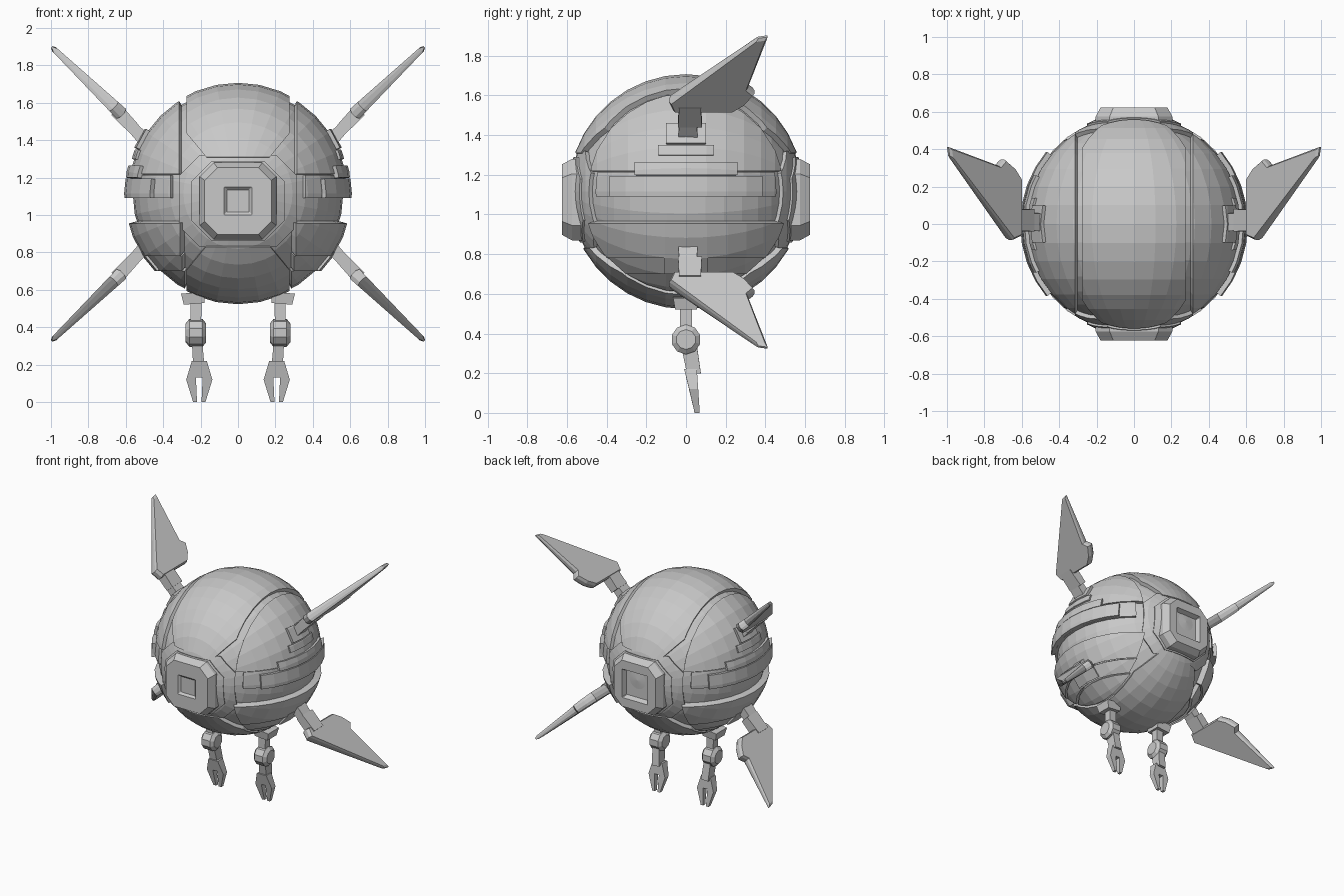
import bpy, bmesh, math
from mathutils import Vector, Matrix

if "Cube" in bpy.data.objects:
    bpy.data.objects.remove(bpy.data.objects["Cube"])

CZ = 1.115                      # height of the ball centre
grey = bpy.data.materials.new("light grey")
grey.diffuse_color = (0.58, 0.58, 0.58, 1)
grey.use_nodes = True
grey.node_tree.nodes["Principled BSDF"].inputs["Base Color"].default_value = grey.diffuse_color


def finish(bm, name, loc=(0, 0, 0)):
    bmesh.ops.recalc_face_normals(bm, faces=bm.faces[:])
    me = bpy.data.meshes.new(name)
    bm.to_mesh(me)
    bm.free()
    me.materials.append(grey)
    ob = bpy.data.objects.new(name, me)
    ob.location = loc
    bpy.context.collection.objects.link(ob)
    return ob


def ball_panel(name, r, planes, depth=0.06):
    """Patch of a ball kept where n.p <= d for each (nx, ny, nz, d), with side walls."""
    bm = bmesh.new()
    bmesh.ops.create_uvsphere(bm, u_segments=32, v_segments=18, radius=r,
                              matrix=Matrix.Rotation(math.pi / 2, 4, 'X'))
    for nx, ny, nz, d in planes:
        n = Vector((nx, ny, nz))
        geom = bm.verts[:] + bm.edges[:] + bm.faces[:]
        bmesh.ops.bisect_plane(bm, geom=geom, plane_co=n * d / n.length_squared,
                               plane_no=n, clear_outer=True)
    rim = [e for e in bm.edges if e.is_boundary]
    if rim:
        out = bmesh.ops.extrude_edge_only(bm, edges=rim)["geom"]
        for v in out:
            if isinstance(v, bmesh.types.BMVert):
                v.co *= (r - depth) / r
    return finish(bm, name, (0, 0, CZ))


def loft(name, rings):
    bm = bmesh.new()
    vs = [[bm.verts.new(p) for p in ring] for ring in rings]
    n = len(rings[0])
    for a, b in zip(vs, vs[1:]):
        for i in range(n):
            bm.faces.new((a[i], a[(i + 1) % n], b[(i + 1) % n], b[i]))
    bm.faces.new(vs[0])
    bm.faces.new(vs[-1])
    return finish(bm, name)


def beam(name, p, q, w0, w1, d0, d1):
    """Tapered box from p to q: w is the width in the xz plane, d the depth in y."""
    p, q = Vector(p), Vector(q)
    t = (q - p).normalized()
    side = Vector((t.z, 0, -t.x)).normalized()
    rings = []
    for c, w, d in ((p, w0, d0), (q, w1, d1)):
        rings.append([c + side * (a * w / 2) + Vector((0, b * d / 2, 0))
                      for a, b in ((-1, -1), (1, -1), (1, 1), (-1, 1))])
    return loft(name, rings)


def octagon(y, h, c, z=1.075):
    k = h - c
    return [(x, y, z + dz) for x, dz in ((h, -k), (h, k), (k, h), (-k, h),
                                         (-h, k), (-h, -k), (-k, -h), (k, -h))]


# ball core and centre strips over the top and underneath
ball_panel("ball_core", 0.563, [])
ball_panel("top_strip", 0.592, [(1, 0, 0, 0.275), (-1, 0, 0, 0.275), (0, 0, -1, -0.195),
                                (0.77, 0, -0.64, 0.006), (-0.77, 0, -0.64, 0.006)])
ball_panel("bottom_strip", 0.592, [(1, 0, 0, 0.275), (-1, 0, 0, 0.275), (0, 0, 1, -0.285),
                                   (0.77, 0, 0.64, -0.05), (-0.77, 0, 0.64, -0.05)])

# octagonal collars and the front and back lens housings
for s, side in ((-1, "front"), (1, "back")):
    for nm, r, hx, hz in (("outer", 0.584, 0.315, 0.245), ("inner", 0.595, 0.25, 0.215)):
        pl = [(0, -s, 0, 0)]
        for a in (1, -1):
            pl += [(a, 0, 0, hx), (0, 0, a, hz - 0.04 * a)]
            pl += [(a, 0, b, hx + hz - 0.11 - 0.04 * b) for b in (1, -1)]
        ball_panel(f"{side}_collar_{nm}", r, pl)
    hole, dip = (0.075, 0.015) if s < 0 else (0.11, 0.035)
    loft(f"{side}_lens_housing", [
        octagon(s * 0.46, 0.205, 0.075), octagon(s * 0.575, 0.205, 0.075),
        octagon(s * 0.624, 0.178, 0.068), octagon(s * 0.624, hole, 0.004),
        octagon(s * (0.624 - dip), hole - 0.015, 0.004)])

# mouldings and armour on the left and right
for s, side in ((1, "right"), (-1, "left")):
    def strip(name, r, x0, z0, z1, y=None):
        pl = [(-s, 0, 0, -x0), (0, 0, -1, CZ - z0), (0, 0, 1, z1 - CZ)]
        if y:
            pl += [(0, 1, 0, y), (0, -1, 0, y)]
        ball_panel(f"{side}_{name}", r, pl)

    strip("upper_shell", 0.587, 0.315, 1.22, 1.8)
    strip("brow_shell", 0.582, 0.36, 1.09, 1.215)
    strip("side_rail", 0.609, 0.38, 1.09, 1.195, 0.385)
    strip("side_rail_step", 0.607, 0.40, 1.20, 1.265, 0.26)
    strip("upper_mount_plate", 0.600, 0.3, 1.30, 1.35, 0.14)
    strip("upper_mount", 0.608, 0.3, 1.36, 1.46, 0.10)
    strip("lower_shell", 0.608, 0.31, 0.78, 0.955)
    strip("lower_shell_mid", 0.597, 0.30, 0.70, 0.78)
    strip("lower_shell_base", 0.585, 0.285, 0.55, 0.70)
    strip("lower_mount", 0.61, 0.3, 0.70, 0.80, 0.11)

# four swept fins on short struts
outline = [(0, -0.065), (0.06, -0.085), (0.525, 0.365), (0.535, 0.412), (0.16, 0.31),
           (0.12, 0.345), (0.05, 0.30), (0.0, 0.24)]
for s, side in ((1, "right"), (-1, "left")):
    for u, lev in ((1, "upper"), (-1, "lower")):
        def P(x, y, z):
            return Vector((s * x, y, 1.113 + u * (z - 1.113)))
        rings = []
        for k, shrink in ((-1, 0.95), (-0.4, 1), (0.4, 1), (1, 0.95)):
            ring = []
            for a, y in outline:
                h = k * (0.036 - 0.04 * a)
                a2, y2 = 0.17 + (a - 0.17) * shrink, 0.14 + (y - 0.14) * shrink
                ring.append(P(0.617 + 0.709 * a2 - 0.7 * h, y2, 1.535 + 0.68 * a2 + 0.715 * h))
            rings.append(ring)
        loft(f"{side}_{lev}_fin", rings)
        beam(f"{side}_{lev}_strut", P(0.47, 0.01, 1.37), P(0.57, 0.01, 1.475), 0.075, 0.06, 0.10, 0.09)
        beam(f"{side}_{lev}_strut_end", P(0.555, 0.02, 1.46), P(0.65, 0.02, 1.56), 0.065, 0.075, 0.12, 0.11)

# two small hanging arms with pincers
claw = [(-0.04, 0.22), (0.04, 0.22), (0.07, 0.12), (0.033, 0.01), (0.012, 0.01),
        (0.018, 0.13), (-0.018, 0.13), (-0.012, 0.01), (-0.033, 0.01), (-0.07, 0.12)]
for s, side in ((1, "right"), (-1, "left")):
    x = s * 0.225
    beam(f"{side}_arm_socket", (x + s * 0.015, 0, 0.585), (x + s * 0.01, 0, 0.525), 0.13, 0.11, 0.13, 0.11)
    beam(f"{side}_upper_arm", (x, 0, 0.54), (x, 0, 0.40), 0.06, 0.055, 0.06, 0.06)
    loft(f"{side}_elbow", [[(x + dx, r * math.cos(t), 0.37 + r * math.sin(t))
                            for t in [math.pi * (i + 0.5) / 5 for i in range(10)]]
                           for dx, r in ((-0.055, 0.05), (-0.035, 0.075), (0.035, 0.075), (0.055, 0.05))])
    beam(f"{side}_forearm", (x - s * 0.005, 0.015, 0.34), (x - s * 0.015, 0.04, 0.20), 0.055, 0.06, 0.08, 0.07)
    loft(f"{side}_pincer", [[(s * 0.207 + dx, 0.058 - 0.16 * z + k * (0.012 + 0.09 * z), z - 0.01 * (z < 0.02))
                             for dx, z in claw] for k in (-1, 1)])
